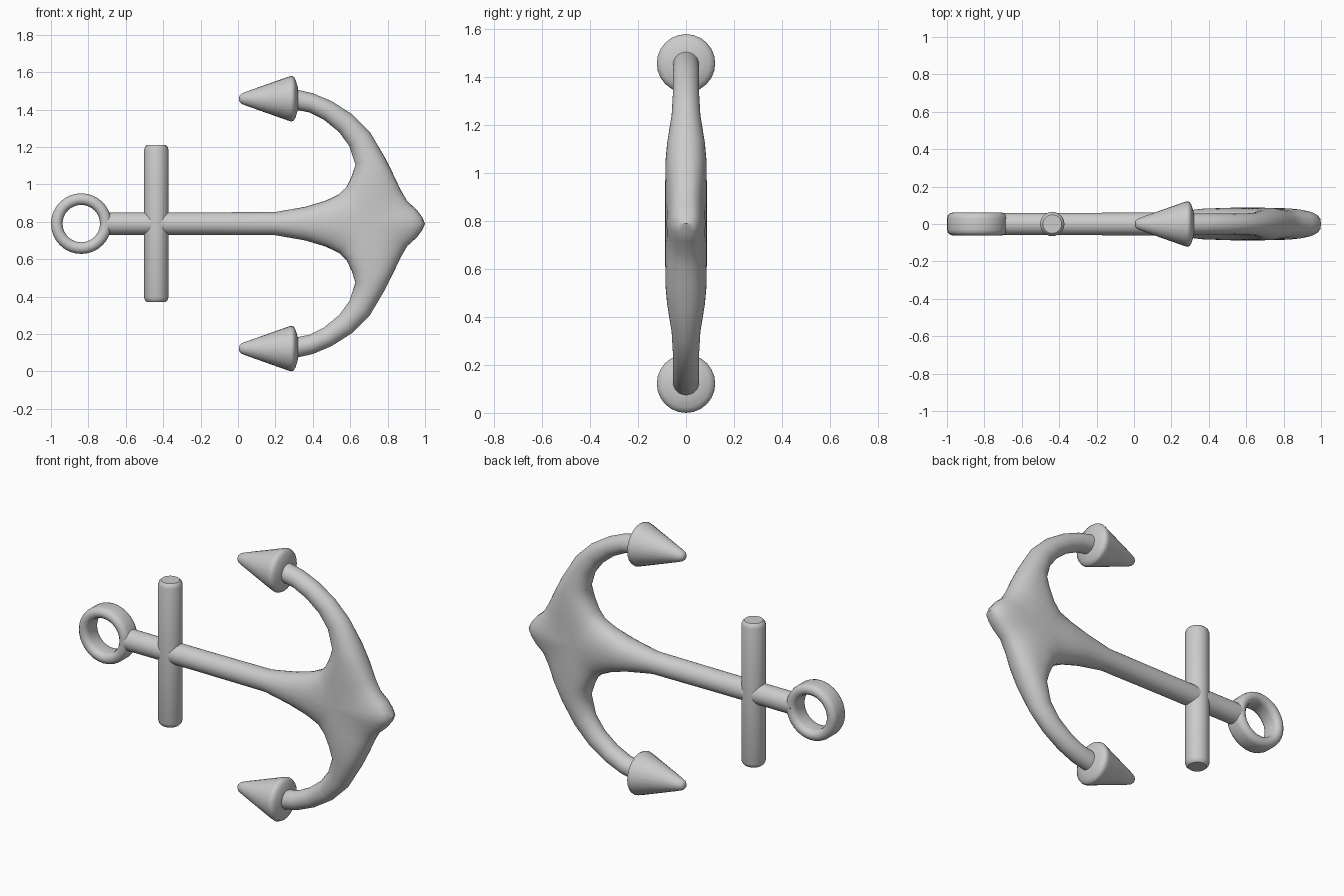
import bpy, bmesh
from math import sin, cos, pi, radians
from mathutils import Matrix

if "Cube" in bpy.data.objects:
    bpy.data.objects.remove(bpy.data.objects["Cube"])

ZC = 0.79  # height of the shank axis


def finish(name, bm, angle=45):
    bmesh.ops.remove_doubles(bm, verts=bm.verts, dist=1e-4)
    bmesh.ops.recalc_face_normals(bm, faces=bm.faces)
    mesh = bpy.data.meshes.new(name)
    bm.to_mesh(mesh)
    bm.free()
    ob = bpy.data.objects.new(name, mesh)
    bpy.context.collection.objects.link(ob)
    bpy.ops.object.select_all(action='DESELECT')
    ob.select_set(True)
    bpy.context.view_layer.objects.active = ob
    bpy.ops.object.shade_smooth_by_angle(angle=radians(angle))
    return ob


def lathe(name, profile, matrix, steps=24, closed=False):
    """Revolve (radius, height) points around local z, then place."""
    bm = bmesh.new()
    rings = [[bm.verts.new((r * cos(2 * pi * k / steps), r * sin(2 * pi * k / steps), h))
              for k in range(steps)] for r, h in profile]
    pairs = list(zip(rings, rings[1:]))
    if closed:
        pairs.append((rings[-1], rings[0]))
    for a, b in pairs:
        for k in range(steps):
            n = (k + 1) % steps
            bm.faces.new((a[k], a[n], b[n], b[k]))
    bm.transform(matrix)
    return finish(name, bm)


def strip(bm, sections, steps=8):
    """Loft quarter-round sections: (spine xz, edge xz, half thickness, exponent)."""
    rows = []
    for s, e, h, n in sections:
        row = []
        for k in range(steps + 1):
            t = pi / 2 * k / steps
            u = max(sin(t), 0) ** (2 / n)
            v = max(cos(t), 0) ** (2 / n) if k < steps else 0
            row.append(bm.verts.new((s[0] + (e[0] - s[0]) * u, -h * v,
                                     s[1] + (e[1] - s[1]) * u)))
        rows.append(row)
    for a, b in zip(rows, rows[1:]):
        for k in range(steps):
            bm.faces.new((a[k], a[k + 1], b[k + 1], b[k]))


# Body: shank, crown and arms, one quarter then mirrored
arm = [  # inner edge, outer edge, half thickness, exponent
    ((0.29, 1.402), (0.29, 1.512), 0.055, 2),
    ((0.38, 1.385), (0.40, 1.487), 0.055, 2),
    ((0.46, 1.345), (0.50, 1.445), 0.055, 2),
    ((0.54, 1.28), (0.61, 1.375), 0.055, 2),
    ((0.595, 1.205), (0.705, 1.28), 0.06, 2),
    ((0.628, 1.105), (0.785, 1.145), 0.079, 2.1),
    ((0.607, 1.04), (0.832, 1.05), 0.086, 2.3),
]
J = (0.66, ZC)
inner, outer = [], []
for i, o, h, n in arm:
    mid = ((i[0] + o[0]) / 2, (i[1] + o[1]) / 2)
    inner.append((mid, i, h, n))
    outer.append((mid, o, h, n))
S = (0.695, 0.91)
inner += [
    (S, (0.58, 0.985), 0.087, 2.5),
    (J, (0.54, 0.947), 0.087, 2.5),
    ((0.52, ZC), (0.47, 0.913), 0.087, 2.3),
    ((0.37, ZC), (0.36, 0.88), 0.082, 2.1),
    ((0.20, ZC), (0.20, 0.852), 0.062, 2),
    ((-0.20, ZC), (-0.20, 0.85), 0.06, 2),
    ((-0.715, ZC), (-0.715, 0.85), 0.06, 2),
    ((-0.715, ZC), (-0.715, ZC), 0.0, 2),
]
outer += [
    (S, (0.87, 0.97), 0.087, 2.5),
    (J, (0.905, 0.91), 0.087, 2.7),
    (J, (0.955, 0.865), 0.087, 2.8),
    (J, (0.985, 0.825), 0.087, 2.9),
    (J, (1.0, ZC), 0.087, 3),
]
bm = bmesh.new()
strip(bm, inner)
strip(bm, outer)
for axis in (1, 2):
    flip = Matrix.Identity(4)
    flip[axis][axis] = -1
    if axis == 2:
        flip[2][3] = 2 * ZC
    dup = bmesh.ops.duplicate(bm, geom=bm.verts[:] + bm.edges[:] + bm.faces[:])
    new = [g for g in dup["geom"] if isinstance(g, bmesh.types.BMVert)]
    bmesh.ops.transform(bm, matrix=flip, verts=new)
finish("shank_and_arms", bm)

# Pointed flukes on both arm ends
fluke = [(0, 0.005), (0.017, 0.008), (0.027, 0.018), (0.038, 0.045), (0.116, 0.265),
         (0.122, 0.285), (0.117, 0.298), (0.10, 0.308), (0.06, 0.32), (0, 0.32)]
for name, dz in (("upper_fluke", 0.668), ("lower_fluke", -0.668)):
    lathe(name, fluke, Matrix.Translation((0, 0, ZC + dz)) @ Matrix.Rotation(pi / 2, 4, 'Y'))

# Stock bar with rounded ends
half = [(0.065, 0.395), (0.06, 0.41), (0.05, 0.42), (0, 0.42)]
stock = [(r, -h) for r, h in reversed(half)] + half
lathe("stock", stock, Matrix.Translation((-0.437, 0, ZC)))

# Ring with a tall rounded section
section = []
for k in range(14):
    t = pi * (k % 7) / 6 + (pi if k >= 7 else 0)
    section.append((0.131 + 0.031 * cos(t), (0.03 if k < 7 else -0.03) + 0.031 * sin(t)))
lathe("ring", section,
      Matrix.Translation((-0.838, 0, ZC)) @ Matrix.Rotation(pi / 2, 4, 'X'), 32, True)
